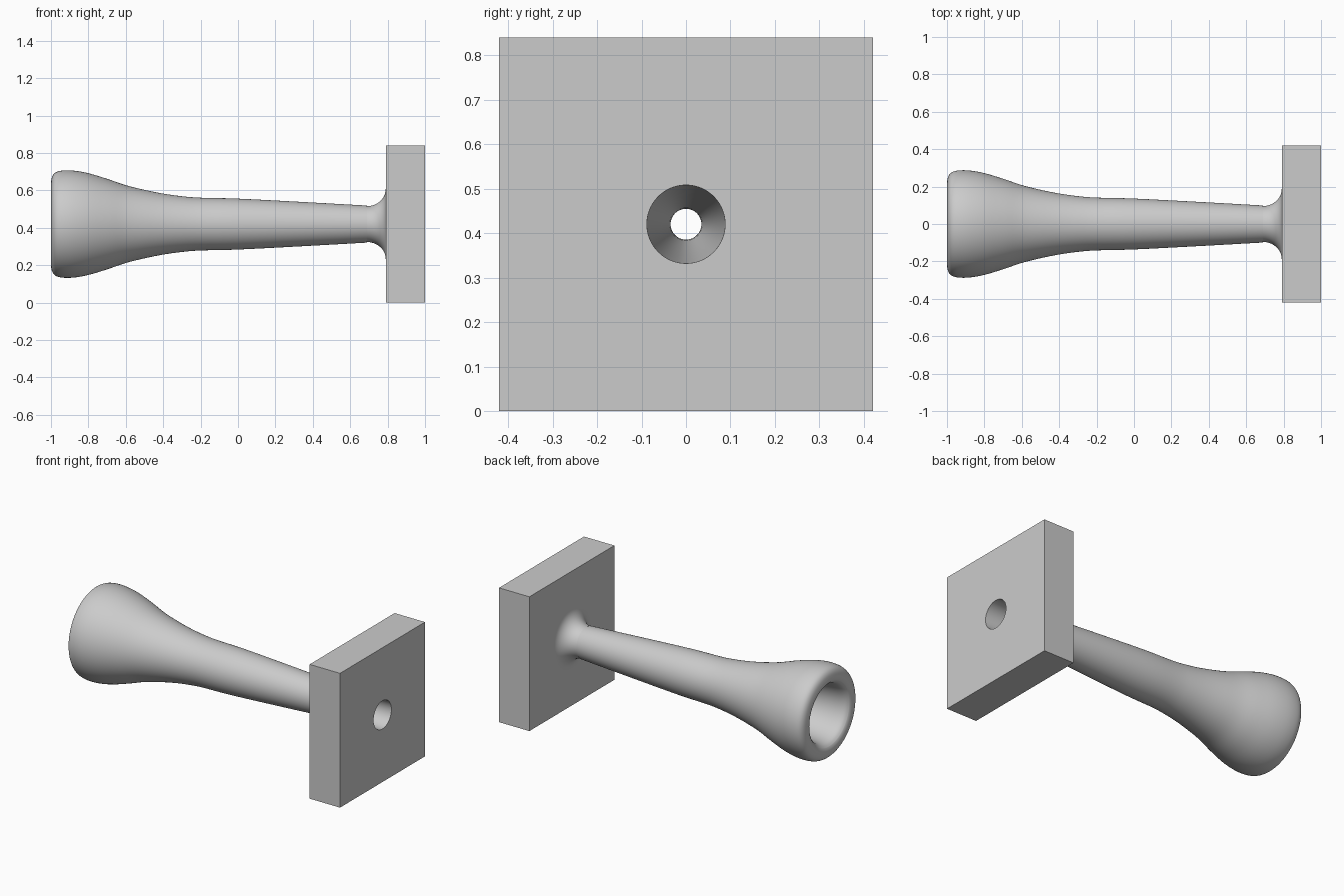
import bpy, bmesh, math

SEGMENTS = 96
AXIS_Z = 0.42

cube = bpy.data.objects.get("Cube")
if cube:
    bpy.data.objects.remove(cube, do_unlink=True)

grey = bpy.data.materials.new("plain grey")
grey.use_nodes = True
colour = (0.6, 0.6, 0.6, 1)
grey.diffuse_color = colour
grey.node_tree.nodes["Principled BSDF"].inputs["Base Color"].default_value = colour


def ring_loft(name, rings):
    """Closed loop of rings (x, radius, square?) around the long axis."""
    bm = bmesh.new()
    loops = []
    for x, radius, square in rings:
        loop = []
        for i in range(SEGMENTS):
            a = math.tau * i / SEGMENTS
            c, s = math.cos(a), math.sin(a)
            k = radius / max(abs(c), abs(s)) if square else radius
            loop.append(bm.verts.new((x, k * c, AXIS_Z + k * s)))
        loops.append(loop)
    for n, a in enumerate(loops):
        b = loops[(n + 1) % len(loops)]
        for i in range(SEGMENTS):
            j = (i + 1) % SEGMENTS
            bm.faces.new((a[i], a[j], b[j], b[i]))
    bmesh.ops.recalc_face_normals(bm, faces=bm.faces)
    mesh = bpy.data.meshes.new(name)
    bm.to_mesh(mesh)
    bm.free()
    obj = bpy.data.objects.new(name, mesh)
    bpy.context.collection.objects.link(obj)
    mesh.materials.append(grey)
    bpy.ops.object.select_all(action='DESELECT')
    obj.select_set(True)
    bpy.context.view_layer.objects.active = obj
    bpy.ops.object.shade_smooth_by_angle(angle=math.radians(35))
    return obj


def smooth_curve(points, steps=4):
    """Catmull-Rom curve through the profile points."""
    p = [points[0]] + points + [points[-1]]
    out = []
    for a, b, c, d in zip(p, p[1:], p[2:], p[3:]):
        for n in range(steps):
            t = n / steps
            out.append(tuple(0.5 * (2 * q + (r - o) * t + (2 * o - 5 * q + 4 * r - s) * t * t
                                    + (3 * q - o - 3 * r + s) * t ** 3)
                             for o, q, r, s in zip(a, b, c, d)))
    return out + [points[-1]]


# Bell, stem and hollow bore
outside = smooth_curve([
    (-1, 0.225), (-0.993, 0.255), (-0.975, 0.276), (-0.94, 0.286), (-0.88, 0.286),
    (-0.8, 0.272), (-0.7, 0.242), (-0.6, 0.208), (-0.5, 0.183), (-0.4, 0.163),
    (-0.3, 0.149), (-0.2, 0.141), (0, 0.136), (0.35, 0.118), (0.69, 0.099)])
# Concave flare where the stem meets the plate
flare = [(0.69 + 0.1 * math.sin(a), 0.188 - 0.092 * math.cos(a))
         for a in (math.pi / 2 * n / 10 for n in range(11))]
bore = smooth_curve([
    (0.79, 0.081), (0.2, 0.062), (-0.4, 0.037), (-0.5, 0.037), (-0.56, 0.05),
    (-0.64, 0.1), (-0.74, 0.14), (-0.86, 0.163), (-0.94, 0.174), (-0.975, 0.184),
    (-0.993, 0.2)])
ring_loft("hollow_stem", [(x, r, False) for x, r in outside + flare + bore])

# Square mounting plate with a central hole
ring_loft("square_plate", [
    (0.79, 0.081, False), (0.79, 0.42, True), (1, 0.42, True), (1, 0.088, False)])
